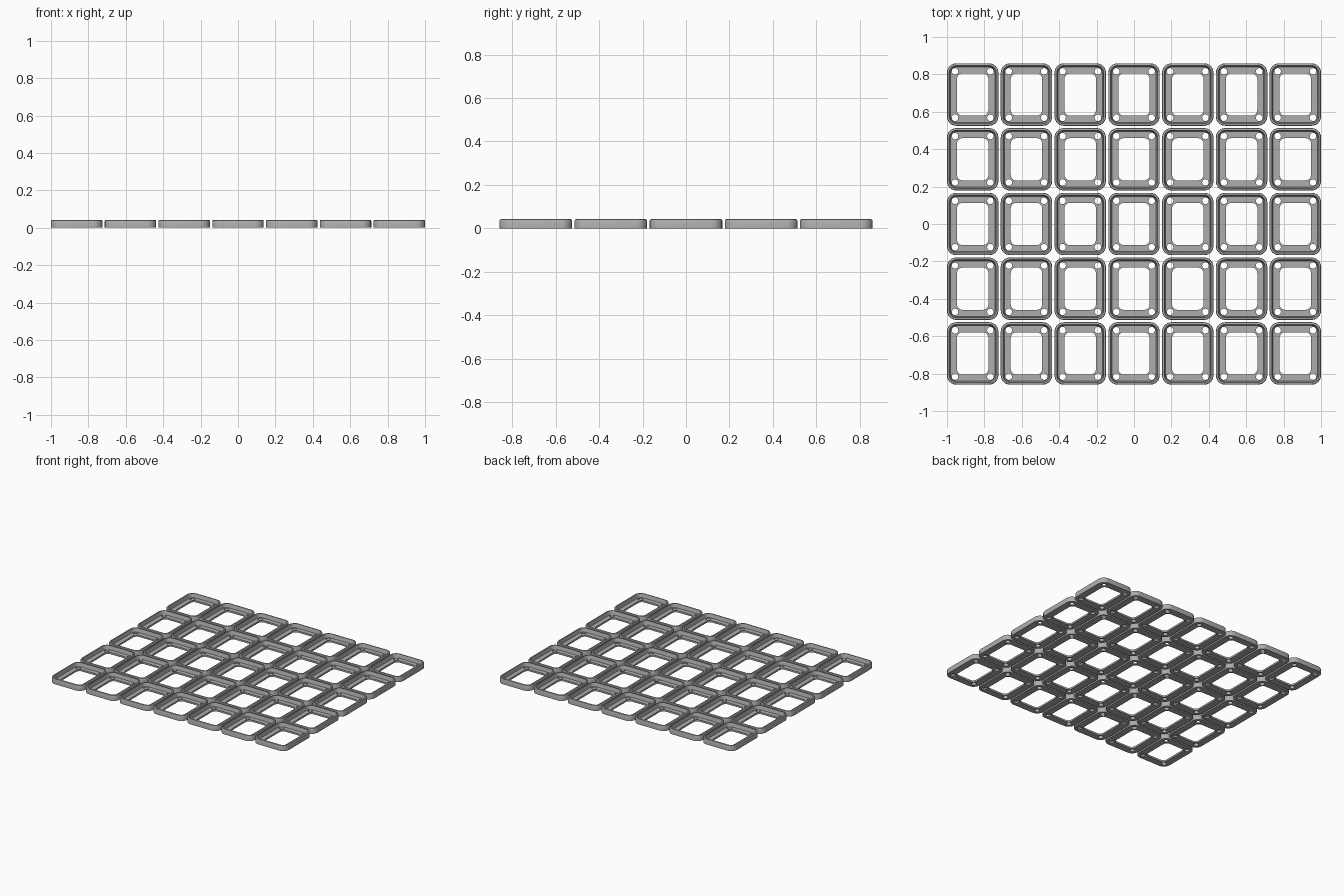
import bpy, bmesh, math

if "Cube" in bpy.data.objects:
    bpy.data.objects.remove(bpy.data.objects["Cube"])

COLS, ROWS = 7, 5
PITCH_X, PITCH_Y = 0.2875, 0.346
W, D, H = 0.275, 0.334, 0.042
FLOOR = 0.013
SEG = 6

grey = bpy.data.materials.new("mid_grey")
grey.diffuse_color = (0.42, 0.42, 0.42, 1)
grey.use_nodes = True
grey.node_tree.nodes["Principled BSDF"].inputs["Base Color"].default_value = grey.diffuse_color


def rounded_rect(w, d, r):
    """Outline of a rounded rectangle, counter-clockwise."""
    pts = []
    for k, (sx, sy) in enumerate([(1, 1), (-1, 1), (-1, -1), (1, -1)]):
        for i in range(SEG + 1):
            a = math.pi / 2 * (k + i / SEG)
            pts.append((sx * (w / 2 - r) + r * math.cos(a),
                        sy * (d / 2 - r) + r * math.sin(a)))
    return pts


def ring(bm, inset, z, radius=0.05):
    pts = rounded_rect(W - 2 * inset, D - 2 * inset, radius - inset)
    return [bm.verts.new((x, y, z)) for x, y in pts]


def bridge(bm, a, b):
    n = len(a)
    for i in range(n):
        j = (i + 1) % n
        bm.faces.new((a[i], a[j], b[j], b[i]))


def edge_loop(bm, verts):
    return [bm.edges.new((verts[i], verts[i - 1])) if not bm.edges.get((verts[i], verts[i - 1]))
            else bm.edges.get((verts[i], verts[i - 1])) for i in range(len(verts))]


def build_tray():
    bm = bmesh.new()
    # outer wall, rounded rim and sloping inner wall
    loops = [ring(bm, 0, 0), ring(bm, 0, H - 0.006), ring(bm, 0.002, H - 0.002),
             ring(bm, 0.006, H), ring(bm, 0.012, H), ring(bm, 0.019, FLOOR)]
    for a, b in zip(loops, loops[1:]):
        bridge(bm, a, b)

    # floor plate: window in the middle and a screw hole in each corner
    outlines = [[(x, y) for x, y in rounded_rect(0.168, 0.226, 0.03)]]
    for sx in (-1, 1):
        for sy in (-1, 1):
            cx, cy = sx * (W / 2 - 0.043), sy * (D / 2 - 0.043)
            outlines.append([(cx + 0.0175 * math.cos(t * math.pi / 8),
                              cy + 0.0175 * math.sin(t * math.pi / 8)) for t in range(16)])
    levels = {0: [], FLOOR: []}
    for pts in outlines:
        low, high = [[bm.verts.new((x, y, z)) for x, y in pts] for z in (0, FLOOR)]
        bridge(bm, high, low)
        levels[0] += edge_loop(bm, low)
        levels[FLOOR] += edge_loop(bm, high)
    levels[0] += edge_loop(bm, loops[0])
    levels[FLOOR] += edge_loop(bm, loops[-1])
    for edges in levels.values():
        bmesh.ops.triangle_fill(bm, edges=edges, use_beauty=True, use_dissolve=False)
    bmesh.ops.recalc_face_normals(bm, faces=bm.faces)
    # smooth the curved walls, keep the corners crisp
    for f in bm.faces:
        f.smooth = True
    for e in bm.edges:
        e.smooth = e.calc_face_angle(0) < math.radians(30)
    mesh = bpy.data.meshes.new("tray_frame")
    bm.to_mesh(mesh)
    bm.free()
    mesh.materials.append(grey)
    return mesh


# grid of identical frames
tray = build_tray()
for i in range(COLS):
    for j in range(ROWS):
        ob = bpy.data.objects.new(f"tray_frame_{i + 1}_{j + 1}", tray)
        ob.location = ((i - (COLS - 1) / 2) * PITCH_X, (j - (ROWS - 1) / 2) * PITCH_Y, 0)
        bpy.context.collection.objects.link(ob)
